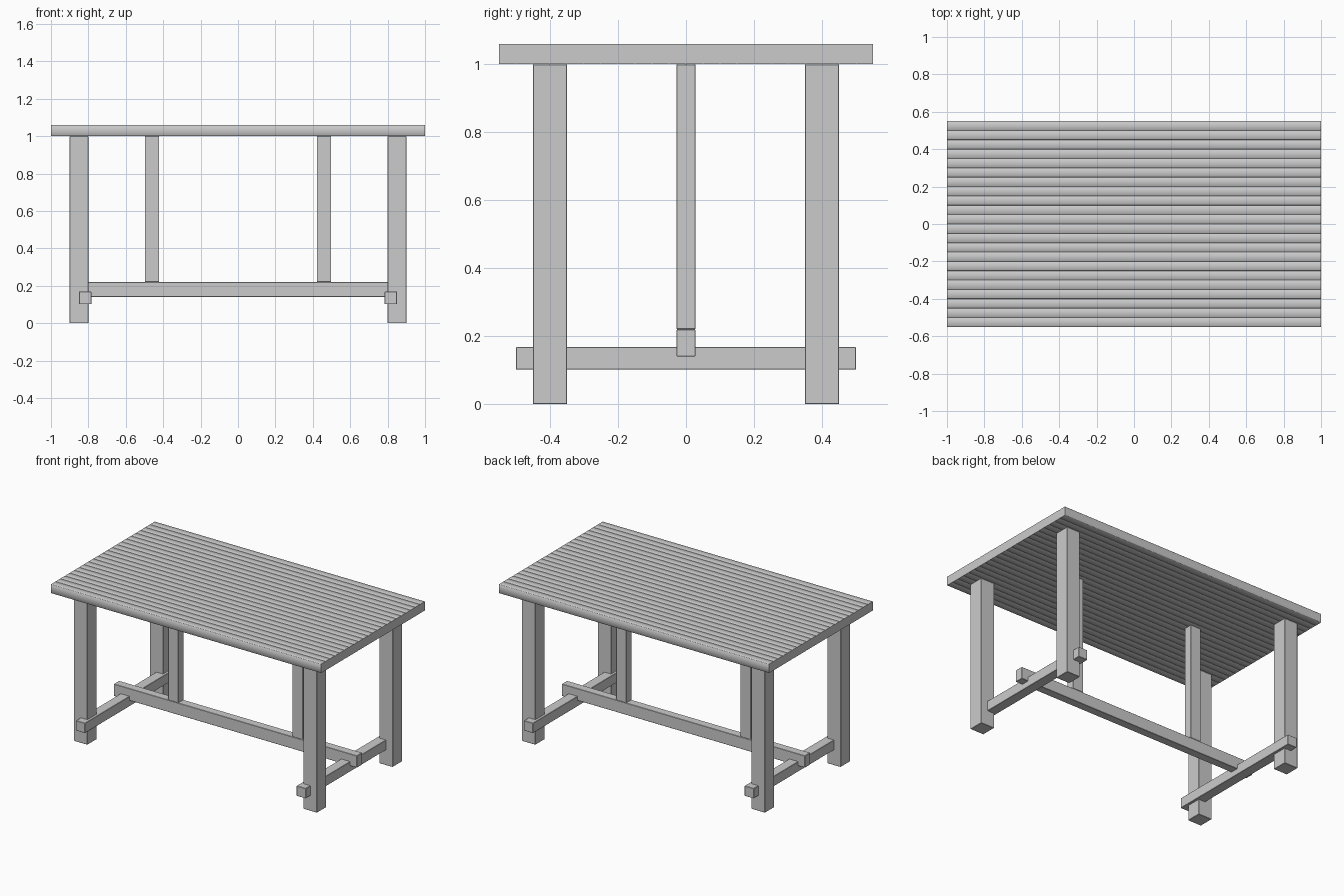
import bpy
import bmesh
from math import radians

if "Cube" in bpy.data.objects:
    bpy.data.objects.remove(bpy.data.objects["Cube"])


def beam(name, center, size, bevel=0.002, long_only=False):
    """Box beam with a fine chamfer; long_only chamfers only the x-running edges."""
    bm = bmesh.new()
    bmesh.ops.create_cube(bm, size=1)
    for v in bm.verts:
        v.co = [v.co[i] * size[i] + center[i] for i in range(3)]
    edges = list(bm.edges)
    if long_only:
        edges = [e for e in edges if abs(e.verts[0].co.x - e.verts[1].co.x) > 0.01]
    bmesh.ops.bevel(bm, geom=edges, offset=bevel, segments=1, affect='EDGES')
    mesh = bpy.data.meshes.new(name)
    bm.to_mesh(mesh)
    bm.free()
    obj = bpy.data.objects.new(name, mesh)
    bpy.context.collection.objects.link(obj)
    return obj


# Tabletop planks, softened along their length
planks = 22
width = 1.1 / planks
for i in range(planks):
    plank = beam("top_plank", (0, -0.55 + (i + 0.5) * width, 1.03),
                 (2.0, width, 0.06), 0.002, long_only=True)
    bpy.ops.object.select_all(action='DESELECT')
    plank.select_set(True)
    bpy.context.view_layer.objects.active = plank
    bpy.ops.object.shade_smooth_by_angle(angle=radians(50))

for sx in (-1, 1):
    # Corner legs
    for sy in (-1, 1):
        beam("leg", (sx * 0.85, sy * 0.4, 0.5), (0.1, 0.1, 1.0))
    # Cross rail through each pair of legs
    beam("cross_rail", (sx * 0.817, 0, 0.135), (0.067, 1.0, 0.067))
    # Post from the long stretcher to the top
    beam("center_post", (sx * 0.46, 0, 0.61), (0.077, 0.056, 0.78))

# Long stretcher resting over the cross rails
beam("long_stretcher", (0, 0, 0.18), (1.8, 0.056, 0.08))
